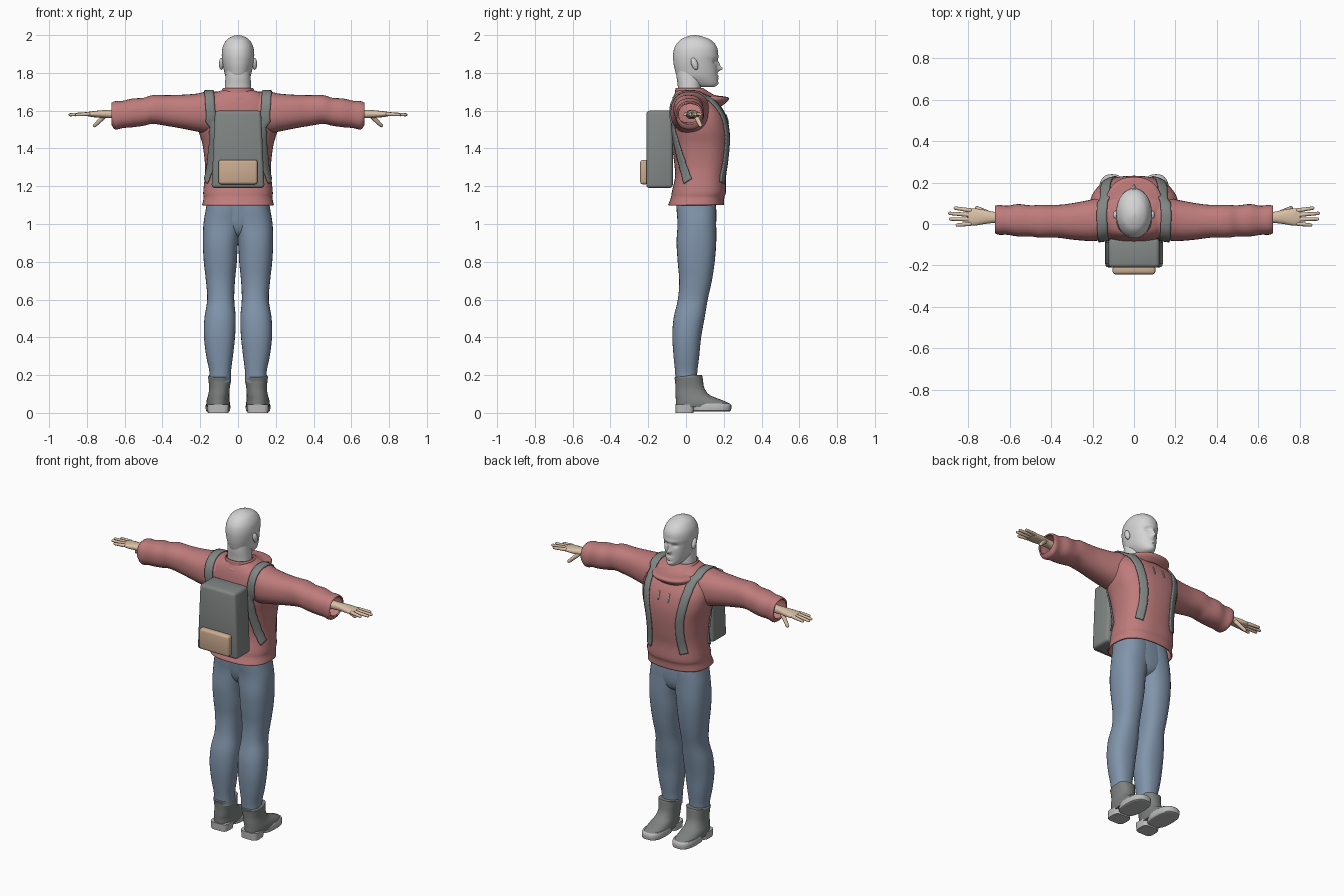
import bpy, bmesh, math
from mathutils import Vector
from mathutils.bvhtree import BVHTree

if "Cube" in bpy.data.objects:
    bpy.data.objects.remove(bpy.data.objects["Cube"])


def mat(name, r, g, b):
    m = bpy.data.materials.new(name)
    m.diffuse_color = (r, g, b, 1)
    m.use_nodes = True
    m.node_tree.nodes["Principled BSDF"].inputs["Base Color"].default_value = m.diffuse_color
    return m


RED = mat("jacket red", .52, .20, .20)
BLUE = mat("denim blue", .22, .30, .41)
GREY = mat("pack grey", .22, .24, .23)
BOOT = mat("boot grey", .21, .22, .22)
SOLE = mat("sole light grey", .50, .50, .50)
HEAD = mat("head pale grey", .66, .66, .66)
SKIN = mat("skin", .70, .53, .38)
TAN = mat("pocket tan", .60, .41, .28)


def add(name, bm, m, angle=45):
    bmesh.ops.recalc_face_normals(bm, faces=bm.faces)
    me = bpy.data.meshes.new(name)
    bm.to_mesh(me)
    bm.free()
    me.materials.append(m)
    ob = bpy.data.objects.new(name, me)
    bpy.context.collection.objects.link(ob)
    bpy.ops.object.select_all(action='DESELECT')
    ob.select_set(True)
    bpy.context.view_layer.objects.active = ob
    bpy.ops.object.shade_smooth_by_angle(angle=math.radians(angle))
    return ob


def smooth(keys, steps):
    """Catmull-Rom interpolation through tuples."""
    out = []
    for i in range(len(keys) - 1):
        a, b, c, d = (keys[max(0, min(len(keys) - 1, i + k))] for k in (-1, 0, 1, 2))
        for s in range(steps):
            t = s / steps
            out.append(tuple(.5 * (2*q + (r - p)*t + (2*p - 5*q + 4*r - w)*t*t
                                   + (3*q - p - 3*r + w)*t**3)
                             for p, q, r, w in zip(a, b, c, d)))
    return out + [tuple(keys[-1])]


def loft(name, rings, m, axis='z', n=2.3, steps=4, seg=32, caps=True, sx=1, wall=0, shape=None):
    """Rings are (station, u0, u1, v0, v1); stations run up z (u=x, v=y) or along x (u=y, v=z)."""
    bm = bmesh.new()
    rows = []
    for st, u0, u1, v0, v1 in smooth(rings, steps):
        row = []
        for k in range(seg):
            a = math.tau * k / seg
            c, s = math.cos(a), math.sin(a)
            u = (u0 + u1)/2 + (u1 - u0)/2 * math.copysign(abs(c)**(2/n), c)
            v = (v0 + v1)/2 + (v1 - v0)/2 * math.copysign(abs(s)**(2/n), s)
            co = Vector((u*sx, v, st) if axis == 'z' else (st*sx, u, v))
            row.append(bm.verts.new(shape(co) if shape else co))
        rows.append(row)
    for a, b in zip(rows, rows[1:]):
        for k in range(seg):
            j = (k + 1) % seg
            bm.faces.new((a[k], a[j], b[j], b[k]))
    if caps:
        bm.faces.new(rows[0])
        bm.faces.new(rows[-1])
    ob = add(name, bm, m)
    if wall:
        mod = ob.modifiers.new("wall", 'SOLIDIFY')
        mod.thickness, mod.offset = wall, -1
    return ob


def box(name, lo, hi, m, bevel, taper=1):
    bm = bmesh.new()
    bmesh.ops.create_cube(bm, size=1)
    lo, hi = Vector(lo), Vector(hi)
    for v in bm.verts:
        top = v.co.z > 0
        v.co = (lo + hi)/2 + Vector(a*b for a, b in zip(v.co, hi - lo))
        if top:
            v.co.x *= taper
    bmesh.ops.bevel(bm, geom=bm.edges[:], offset=bevel, segments=3, profile=.5, affect='EDGES')
    return add(name, bm, m, 40)


# Head: skull and jaw with the face pushed in and out by soft bumps
BUMPS = [(-.032, 1.858, .014, .010, -.011), (.032, 1.858, .014, .010, -.011),
         (0, 1.822, .011, .012, .028), (0, 1.846, .009, .016, .014),
         (0, 1.884, .05, .008, .005), (0, 1.782, .022, .006, .007),
         (0, 1.769, .020, .005, .006), (0, 1.745, .02, .010, .006)]


def face(co):
    if co.y > .06:
        w = min(1, (co.y - .06)/.04)
        co.y += w*sum(d*math.exp(-((co.x - x)/a)**2 - ((co.z - z)/b)**2) for x, z, a, b, d in BUMPS)
    return co


SKULL = [(1.724, .02, .06, .145), (1.732, .035, .04, .16), (1.75, .05, .0, .167),
         (1.78, .066, -.045, .166), (1.82, .076, -.06, .166), (1.86, .083, -.067, .165),
         (1.90, .086, -.068, .17), (1.94, .080, -.058, .162), (1.975, .060, -.03, .13),
         (1.993, .032, .008, .085), (2.0, .004, .04, .05)]
loft("head", [(z, -x, x, a, b) for z, x, a, b in SKULL], HEAD, n=2.1, steps=6, seg=72, shape=face)
loft("neck", [(1.62, -.075, .075, -.045, .08), (1.72, -.07, .07, -.043, .08),
              (1.78, -.066, .066, -.05, .08), (1.84, -.06, .06, -.05, .07)], HEAD)

# Jacket: body, hem, sleeves and turned-down collar
TORSO = [(1.10, .19, -.095, .20), (1.14, .182, -.08, .203), (1.17, .184, -.075, .212),
         (1.25, .176, -.058, .212), (1.32, .175, -.062, .222), (1.42, .188, -.075, .232),
         (1.50, .21, -.085, .230), (1.58, .215, -.085, .210), (1.65, .185, -.075, .165),
         (1.69, .13, -.06, .12), (1.71, .08, -.045, .09)]
torso = loft("jacket_body", [(z, -x, x, a, b) for z, x, a, b in TORSO], RED, n=2.5, seg=48,
             caps=False, wall=.008)
SLEEVE = [(0, -.06, .13, 1.48, 1.695), (.10, -.07, .13, 1.48, 1.70), (.17, -.08, .125, 1.48, 1.70),
          (.22, -.082, .115, 1.49, 1.69), (.30, -.075, .10, 1.506, 1.684), (.37, -.066, .092, 1.518, 1.682),
          (.45, -.066, .092, 1.53, 1.682), (.50, -.06, .09, 1.52, 1.668), (.56, -.06, .096, 1.512, 1.664),
          (.61, -.052, .088, 1.508, 1.652), (.65, -.052, .092, 1.50, 1.65), (.67, -.045, .088, 1.525, 1.642)]
sleeves = [loft(side + "_sleeve", SLEEVE, RED, axis='x', caps=False, sx=s, wall=.008)
           for side, s in (("left", -1), ("right", 1))]
COLLAR = [(1.625, .11, -.06, .19), (1.652, .138, -.072, .222), (1.672, .132, -.07, .22),
          (1.684, .10, -.06, .15), (1.72, .08, -.056, .09)]
loft("collar", [(z, -x, x, a, b) for z, x, a, b in COLLAR], RED, caps=False, wall=.006)

# Jacket surface used to lay the straps on
verts, polys = [], []
for ob in [torso] + sleeves:
    k = len(verts)
    verts += [v.co.copy() for v in ob.data.vertices]
    polys += [[k + i for i in p.vertices] for p in ob.data.polygons]
SURF = BVHTree.FromPolygons(verts, polys)
CORE = Vector((0, .06, 1.45))


def snap(p, lift):
    loc, nor, _, _ = SURF.find_nearest(p)
    if nor.dot(loc - CORE) < 0:
        nor = -nor
    return loc + nor*lift, nor


def strap(name, path, width, m, lift=.005, thick=.008):
    pts = [Vector(p) for p in smooth(path, 6)]
    bm = bmesh.new()
    rows = []
    for i, p in enumerate(pts):
        t = (pts[min(i + 1, len(pts) - 1)] - pts[max(i - 1, 0)]).normalized()
        c, nor = snap(p, lift)
        w = t.cross(nor).normalized()*width/2
        rows.append([bm.verts.new(snap(c + w*f, lift)[0]) for f in (-1, -.5, 0, .5, 1)])
    for a, b in zip(rows, rows[1:]):
        for k in range(4):
            bm.faces.new((a[k], a[k + 1], b[k + 1], b[k]))
    ob = add(name, bm, m)
    mod = ob.modifiers.new("thickness", 'SOLIDIFY')
    mod.thickness, mod.offset = thick, 0


for side, s in (("left", -1), ("right", 1)):
    # Backpack strap from the flank, up the back, over the shoulder and down the chest
    strap(side + "_strap", [(s*x, y, z) for x, y, z in (
        (.19, .0, 1.23), (.175, -.05, 1.32), (.15, -.10, 1.45), (.14, -.11, 1.56), (.145, -.10, 1.65),
        (.15, -.05, 1.72), (.155, .03, 1.735), (.155, .11, 1.71), (.15, .19, 1.64), (.14, .23, 1.55),
        (.125, .25, 1.42), (.13, .25, 1.30), (.14, .23, 1.22))], .05, GREY)
    strap(side + "_drawstring", [(s*.035, .25, 1.60), (s*.035, .26, 1.54)], .006, SOLE, .003, .004)

    # Trouser leg
    loft(side + "_leg", [
        (.16, .037, .152, -.055, .058), (.22, .037, .152, -.058, .06), (.30, .027, .168, -.066, .07),
        (.40, .016, .18, -.072, .08), (.50, .012, .178, -.066, .098), (.60, .02, .163, -.043, .115),
        (.70, .016, .17, -.036, .137), (.80, .006, .181, -.044, .152), (.90, .0, .186, -.05, .16),
        (1.0, -.02, .183, -.045, .16), (1.08, -.03, .17, -.05, .16), (1.15, -.03, .16, -.05, .15)],
        BLUE, sx=s)

    # Boot with ankle cuff, sole and heel
    loft(side + "_boot", [
        (.03, .045, .165, -.052, .232), (.05, .043, .168, -.054, .228), (.07, .045, .165, -.054, .185),
        (.095, .046, .158, -.055, .125), (.13, .044, .153, -.055, .098), (.17, .038, .156, -.058, .09),
        (.19, .036, .158, -.057, .088), (.20, .04, .152, .01, .084)], BOOT, sx=s)
    loft(side + "_boot_sole", [(.008, .05, .16, .04, .225), (.012, .042, .17, .03, .238),
                               (.04, .041, .171, .03, .24), (.05, .045, .167, .03, .232)],
         SOLE, n=2.6, steps=2, sx=s)
    loft(side + "_boot_heel", [(0, .05, .16, -.055, .04), (.045, .046, .163, -.057, .045)],
         SOLE, n=4, steps=1, sx=s)

    # Hand: wrist and palm, then fanned fingers and a lowered thumb
    loft(side + "_palm", [(.60, .0, .06, 1.555, 1.605), (.67, .005, .058, 1.56, 1.604),
                          (.72, .0, .068, 1.562, 1.602), (.77, -.008, .075, 1.566, 1.597),
                          (.80, -.002, .07, 1.572, 1.592)], SKIN, axis='x', sx=s, seg=20)
    fingers = [((.78, y0, 1.583), (x1, y1, 1.578), .0105)
               for y0, x1, y1 in ((.064, .87, .078), (.043, .897, .052), (.022, .893, .024), (.002, .86, -.006))]
    for i, (a, b, r) in enumerate(fingers + [((.70, .05, 1.578), (.765, .08, 1.515), .013)]):
        a, b = Vector(a), Vector(b)
        bm = bmesh.new()
        bmesh.ops.create_uvsphere(bm, u_segments=12, v_segments=10, radius=1)
        rot = (b - a).to_track_quat('Z', 'Y')
        for v in bm.verts:
            end = 1 if v.co.z > 0 else -1
            shaft = Vector((v.co.x*r, v.co.y*r, 0))*(1 if end < 0 else .8)
            z = end*((b - a).length/2 - r) + v.co.z*r
            v.co = (a + b)/2 + rot @ (shaft + Vector((0, 0, z)))
            v.co.x *= s
        add(side + ("_thumb" if i == 4 else "_finger_%d" % (i + 1)), bm, SKIN)

    # Ear
    bm = bmesh.new()
    bmesh.ops.create_uvsphere(bm, u_segments=16, v_segments=12, radius=1)
    for v in bm.verts:
        v.co = Vector((s*(.088 + .013*v.co.x), .045 + .018*v.co.y - .008*v.co.z, 1.848 + .032*v.co.z))
    add(side + "_ear", bm, HEAD)

# Trouser seat
loft("trouser_seat", [(.925, -.04, .04, .02, .10), (.95, -.10, .10, -.015, .14), (1.0, -.16, .16, -.035, .158),
                      (1.08, -.168, .168, -.045, .16), (1.15, -.16, .16, -.05, .15)], BLUE)

# Backpack with outer pocket
box("backpack", (-.14, -.21, 1.19), (.14, -.07, 1.6), GREY, .018, .87)
box("backpack_pocket", (-.103, -.243, 1.21), (.103, -.2, 1.34), TAN, .014)
